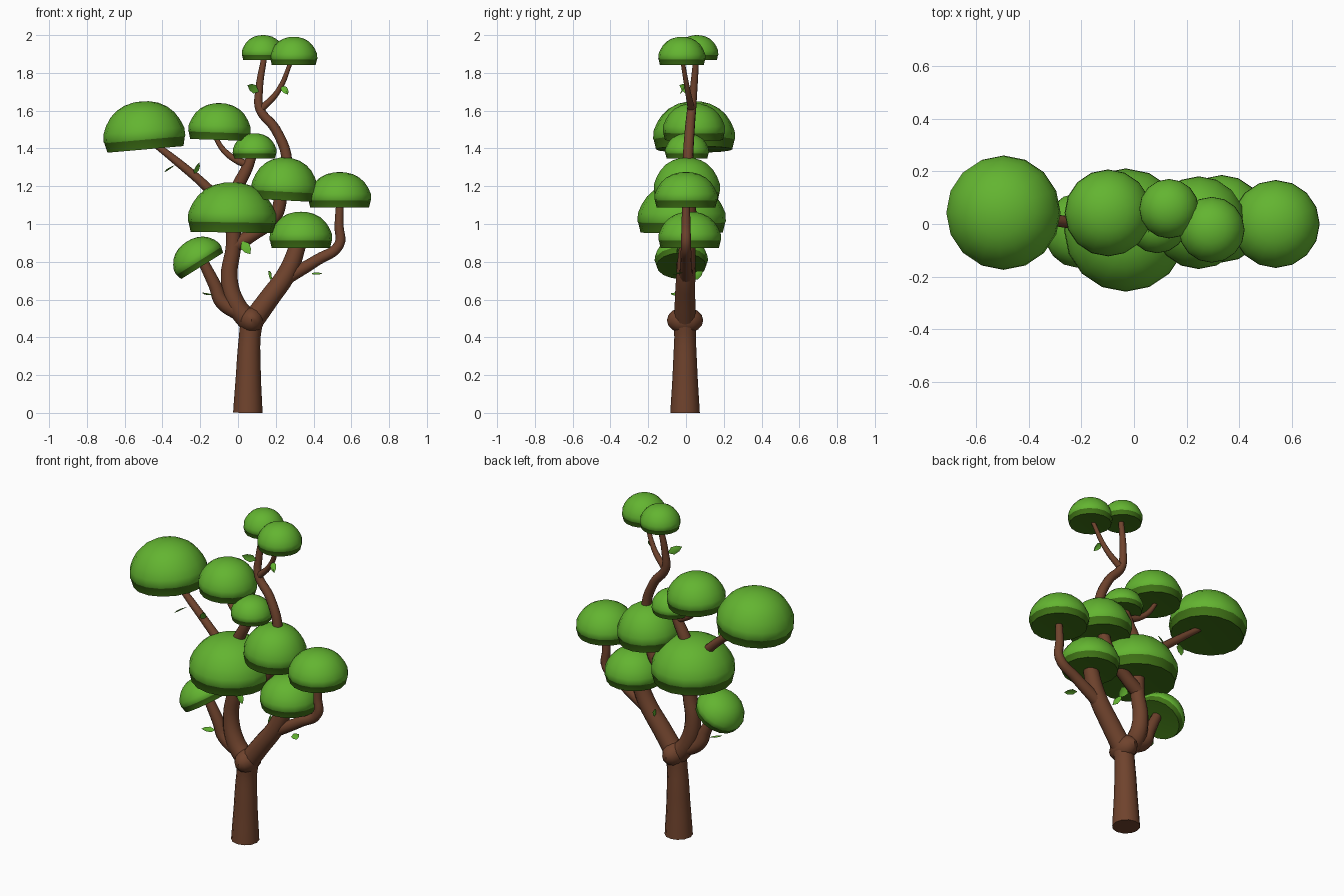
import bpy, bmesh, math
from mathutils import Vector, Matrix

if "Cube" in bpy.data.objects:
    bpy.data.objects.remove(bpy.data.objects["Cube"])


def material(name, rgb):
    m = bpy.data.materials.new(name)
    m.diffuse_color = (*rgb, 1)
    m.use_nodes = True
    m.node_tree.nodes["Principled BSDF"].inputs["Base Color"].default_value = m.diffuse_color
    return m


BARK = material("bark brown", (0.16, 0.056, 0.026))
GREEN = material("leaf green", (0.125, 0.46, 0.03))
DARK = material("underside dark green", (0.05, 0.17, 0.008))


def finish(name, bm, mats, smooth=40):
    me = bpy.data.meshes.new(name)
    bmesh.ops.recalc_face_normals(bm, faces=bm.faces)
    bm.to_mesh(me)
    bm.free()
    for m in mats:
        me.materials.append(m)
    ob = bpy.data.objects.new(name, me)
    bpy.context.collection.objects.link(ob)
    activate(ob)
    bpy.ops.object.shade_smooth_by_angle(angle=math.radians(smooth))
    return ob


def activate(ob):
    bpy.ops.object.select_all(action='DESELECT')
    ob.select_set(True)
    bpy.context.view_layer.objects.active = ob


def branch(name, pts):
    """Tapered tube through points (x, y, z, radius)."""
    cu = bpy.data.curves.new(name, 'CURVE')
    cu.dimensions = '3D'
    cu.bevel_depth = 1.0
    cu.bevel_resolution = 4
    cu.resolution_u = 5
    cu.use_fill_caps = True
    sp = cu.splines.new('BEZIER')
    sp.bezier_points.add(len(pts) - 1)
    for bp, (x, y, z, r) in zip(sp.bezier_points, pts):
        bp.co = (x, y, z)
        bp.radius = r
        bp.handle_left_type = bp.handle_right_type = 'AUTO'
    cu.materials.append(BARK)
    ob = bpy.data.objects.new(name, cu)
    bpy.context.collection.objects.link(ob)
    activate(ob)
    bpy.ops.object.convert(target='MESH')
    bpy.ops.object.shade_smooth_by_angle(angle=math.radians(50))


def crown(name, x, y, z, r, h, tilt=0, n=16):
    """Dome with a dark rim and dark flat underside; z is the base height."""
    band = 0.2 * h
    prof = [(0.93 * r, 0), (0.985 * r, band)]
    for i in range(1, 7):
        a = math.radians(i * 13.5)
        prof.append((r * math.cos(a) ** 0.9, band + (h - band) * math.sin(a)))
    prof[2] = (r * 0.99, prof[2][1])
    prof.insert(2, (r, band + 0.02 * h))
    bm = bmesh.new()
    rings = [[bm.verts.new((pr * math.cos(2 * math.pi * k / n),
                            pr * math.sin(2 * math.pi * k / n), pz)) for k in range(n)]
             for pr, pz in prof]
    for j, (a, b) in enumerate(zip(rings, rings[1:])):
        for k in range(n):
            f = bm.faces.new((a[k], a[(k + 1) % n], b[(k + 1) % n], b[k]))
            f.material_index = 1 if j == 0 else 0
    top = bm.verts.new((0, 0, h))
    low = bm.verts.new((0, 0, 0.06 * h))
    for k in range(n):
        bm.faces.new((rings[-1][k], rings[-1][(k + 1) % n], top))
        bm.faces.new((rings[0][(k + 1) % n], rings[0][k], low)).material_index = 1
    ob = finish(name, bm, (GREEN, DARK))
    ob.matrix_world = Matrix.Translation((x, y, z)) @ Matrix.Rotation(math.radians(tilt), 4, 'Y')


def leaf(name, root, along, width):
    """Small folded pointed leaf."""
    o, d, w = Vector(root), Vector(along), Vector(width)
    sag = d.cross(w).normalized() * 0.006
    bm = bmesh.new()
    mid = [bm.verts.new(o + d * t + sag * s) for t, s in ((0, 0), (0.4, 1), (0.75, 1), (1, 0))]
    for s in (-1, 1):
        a = bm.verts.new(o + d * 0.35 + w * s)
        b = bm.verts.new(o + d * 0.72 + w * 0.75 * s)
        bm.faces.new((mid[0], mid[1], a))
        bm.faces.new((mid[1], mid[2], b, a))
        bm.faces.new((mid[2], mid[3], b))
    finish(name, bm, (GREEN,))


# Trunk and the swelling at the fork
branch("trunk", [(0.052, -0.005, 0, 0.078), (0.055, -0.005, 0.2, 0.066),
                 (0.062, -0.005, 0.4, 0.057), (0.075, -0.005, 0.5, 0.06)])
bm = bmesh.new()
bmesh.ops.create_uvsphere(bm, u_segments=12, v_segments=8, radius=1,
                          matrix=Matrix.Translation((0.072, -0.005, 0.49)) @
                          Matrix.Diagonal((0.066, 0.096, 0.07, 1)))
finish("fork_joint", bm, (BARK,))

# Main limbs
branch("left_limb", [(0.07, -0.005, 0.47, 0.058), (-0.015, -0.005, 0.58, 0.052),
                     (-0.047, 0, 0.72, 0.044), (-0.025, 0, 0.88, 0.04),
                     (-0.03, 0, 1.03, 0.04), (-0.04, 0, 1.12, 0.035)])
branch("right_limb", [(0.065, -0.005, 0.47, 0.058), (0.16, -0.005, 0.6, 0.054),
                      (0.265, 0, 0.75, 0.05), (0.33, 0.01, 0.93, 0.042)])

# Side branches
branch("low_left_branch", [(0.03, -0.005, 0.52, 0.045), (-0.085, -0.01, 0.59, 0.04),
                           (-0.12, -0.015, 0.67, 0.034), (-0.2, -0.025, 0.83, 0.026)])
branch("low_right_branch", [(0.25, 0, 0.71, 0.036), (0.42, 0, 0.81, 0.03),
                            (0.535, 0, 0.89, 0.027), (0.535, 0, 0.99, 0.024),
                            (0.54, 0, 1.12, 0.02)])
branch("middle_branch", [(-0.03, 0, 0.88, 0.04), (0.07, 0.01, 0.94, 0.036),
                         (0.195, 0.02, 1.04, 0.036), (0.23, 0.01, 1.16, 0.034),
                         (0.26, 0.01, 1.33, 0.028), (0.2, 0.02, 1.5, 0.026),
                         (0.115, 0.03, 1.61, 0.024), (0.112, 0.04, 1.71, 0.02),
                         (0.14, 0.055, 1.89, 0.015)])
branch("top_right_twig", [(0.115, 0.03, 1.6, 0.02), (0.21, 0.01, 1.7, 0.015),
                          (0.285, -0.02, 1.87, 0.011)])
branch("far_left_branch", [(-0.04, 0, 1.06, 0.034), (-0.17, 0, 1.2, 0.025),
                           (-0.31, 0.015, 1.32, 0.022), (-0.45, 0.035, 1.43, 0.016)])
branch("inner_branch", [(-0.04, 0, 1.08, 0.036), (0.0, 0.005, 1.2, 0.034),
                        (0.05, 0.005, 1.3, 0.03), (0.08, 0.005, 1.38, 0.024)])
branch("inner_twig", [(0.06, 0.005, 1.31, 0.022), (-0.02, 0.015, 1.345, 0.018),
                      (-0.08, 0.03, 1.395, 0.015), (-0.12, 0.04, 1.46, 0.012)])

# Foliage domes: x, y, base z, radius, height, tilt
for name, *p in (
    ("far_left", -0.49, 0.043, 1.395, 0.217, 0.255, -5),
    ("upper_left", -0.1, 0.042, 1.445, 0.165, 0.195, 2),
    ("small_inner", 0.088, 0.005, 1.347, 0.116, 0.133, 0),
    ("middle_right", 0.243, 0.005, 1.125, 0.176, 0.227, 3),
    ("far_right", 0.538, 0.0, 1.087, 0.167, 0.188, 0),
    ("big_centre", -0.033, -0.023, 0.955, 0.234, 0.266, 1),
    ("low_right", 0.333, 0.02, 0.873, 0.166, 0.192, 0),
    ("low_left", -0.19, -0.025, 0.778, 0.141, 0.152, -32),
    ("top_left", 0.133, 0.058, 1.867, 0.113, 0.133, 0),
    ("top_right", 0.295, -0.022, 1.842, 0.125, 0.149, 0),
):
    crown("foliage_" + name, *p)

# Loose small leaves: root, direction, half width
for i, (o, d, w) in enumerate((
    ((0.02, -0.03, 0.91), (0.045, -0.02, -0.07), (0.022, 0, 0.014)),
    ((-0.23, -0.01, 1.26), (0.025, -0.03, 0.065), (0.014, 0.012, 0)),
    ((-0.335, -0.01, 1.31), (-0.055, -0.05, -0.035), (0.01, -0.018, 0.01)),
    ((0.11, 0.02, 1.7), (-0.06, -0.055, 0.035), (0.008, 0.005, 0.022)),
    ((0.23, 0.0, 1.735), (0.035, -0.03, -0.05), (0.016, 0.006, 0.008)),
    ((-0.13, -0.03, 0.625), (-0.06, -0.05, 0.01), (-0.015, 0.018, 0.006)),
    ((0.18, 0.03, 0.71), (-0.02, 0.06, 0.04), (0.003, -0.012, 0.018)),
    ((0.39, -0.02, 0.74), (0.055, -0.05, -0.005), (0.014, 0.018, 0.005)),
)):
    leaf("small_leaf_%d" % (i + 1), o, d, w)
